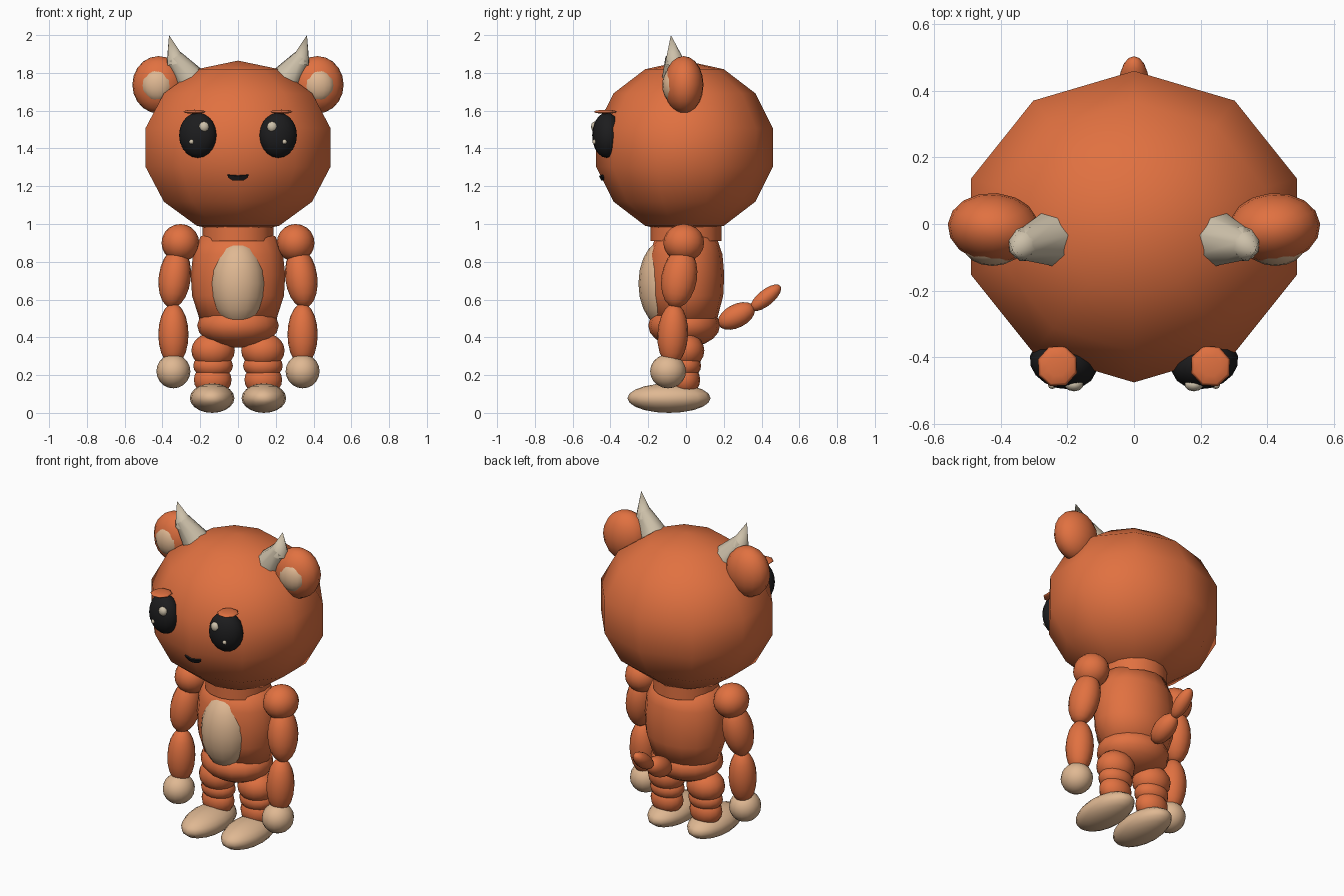
import bpy, bmesh, math
from mathutils import Vector, Matrix, Euler

cube = bpy.data.objects.get("Cube")
if cube:
    bpy.data.objects.remove(cube, do_unlink=True)


def material(name, rgb):
    m = bpy.data.materials.new(name)
    m.use_nodes = True
    m.diffuse_color = (*rgb, 1)
    m.node_tree.nodes["Principled BSDF"].inputs["Base Color"].default_value = (*rgb, 1)
    return m


ORANGE = material("orange fur", (0.75, 0.165, 0.052))
BEIGE = material("beige skin", (0.74, 0.48, 0.29))
BONE = material("horn bone", (0.61, 0.53, 0.40))
BLACK = material("black", (0.012, 0.012, 0.013))


def finish(name, bm, mat, smooth=True):
    bmesh.ops.recalc_face_normals(bm, faces=bm.faces)
    for f in bm.faces:
        f.smooth = smooth
    me = bpy.data.meshes.new(name)
    bm.to_mesh(me)
    bm.free()
    me.materials.append(mat)
    ob = bpy.data.objects.new(name, me)
    bpy.context.collection.objects.link(ob)
    return ob


def ellipsoid(name, loc, radii, mat=ORANGE, rot=(0, 0, 0), segs=16, rings=10):
    bm = bmesh.new()
    bmesh.ops.create_uvsphere(bm, u_segments=segs, v_segments=rings, radius=1)
    turn = Euler([math.radians(a) for a in rot])
    bm.transform(Matrix.LocRotScale(Vector(loc), turn, Vector(radii)))
    return finish(name, bm, mat)


def pair(name, loc, radii, mat=ORANGE, rot=(0, 0, 0), **kw):
    for s, side in ((1, "left"), (-1, "right")):
        ellipsoid(f"{side}_{name}", (s * loc[0], loc[1], loc[2]), radii, mat,
                  (rot[0], s * rot[1], s * rot[2]), **kw)


def spike(name, start, end, r1, r2, mat, segs=8):
    a, b = Vector(start), Vector(end)
    bm = bmesh.new()
    bmesh.ops.create_cone(bm, segments=segs, radius1=r1, radius2=r2,
                          depth=(b - a).length, cap_ends=False)
    turn = (b - a).to_track_quat('Z', 'Y')
    bm.transform(Matrix.LocRotScale((a + b) / 2, turn, None))
    return finish(name, bm, mat)


def lathe(name, profile, depth, mat, segs=16):
    # profile is (radius, height); depth scales the front-to-back radius
    bm = bmesh.new()
    rings = []
    for r, z in profile:
        ring = []
        for i in range(segs):
            a = math.tau * i / segs
            ring.append(bm.verts.new((r * math.cos(a), r * depth * math.sin(a), z)))
        rings.append(ring)
    for lo, hi in zip(rings, rings[1:]):
        for i in range(segs):
            j = (i + 1) % segs
            bm.faces.new((lo[i], lo[j], hi[j], hi[i]))
    return finish(name, bm, mat)


# Head
ellipsoid("head", (0, -0.008, 1.405), (0.528, 0.48, 0.46), segs=10, rings=7)

# Ears with beige inner patches
pair("ear", (0.42, -0.012, 1.737), (0.14, 0.105, 0.152), rot=(0, 0, 5))
pair("inner_ear", (0.425, -0.07, 1.735), (0.086, 0.056, 0.09), BEIGE)

# Horns: a leaning stump and a pointed tip
for s, side in ((1, "left"), (-1, "right")):
    spike(f"{side}_horn_base", (s * 0.25, -0.045, 1.76), (s * 0.34, -0.065, 1.885),
          0.086, 0.045, BONE)
    spike(f"{side}_horn_tip", (s * 0.327, -0.06, 1.855), (s * 0.365, -0.08, 2.0),
          0.055, 0.0, BONE)

# Eyes, highlights and flat lids
pair("eye", (0.213, -0.42, 1.47), (0.102, 0.075, 0.12), BLACK, (0, 0, 14))
pair("large_highlight", (0.18, -0.483, 1.515), (0.028, 0.02, 0.028), BONE, segs=10, rings=6)
pair("small_highlight", (0.246, -0.484, 1.435), (0.013, 0.012, 0.013), BONE, segs=8, rings=6)
pair("eyelid", (0.23, -0.427, 1.594), (0.062, 0.064, 0.011), rot=(0, 0, 20), segs=8, rings=6)

# Mouth plate, bent to follow the face
bm = bmesh.new()


def on_face(x, z):
    return bm.verts.new((x, -0.478 + (1.3 - z) * 0.5 + 0.28 * abs(x), z))


top_mid, low_mid = on_face(0, 1.256), on_face(0, 1.232)
for s in (1, -1):
    bm.faces.new((top_mid, on_face(s * 0.055, 1.26), on_face(s * 0.05, 1.247),
                  on_face(s * 0.03, 1.233), low_mid))
bmesh.ops.remove_doubles(bm, verts=bm.verts, dist=0.0001)
mouth = finish("mouth", bm, BLACK, False)
solid = mouth.modifiers.new("thickness", 'SOLIDIFY')
solid.thickness = 0.009
solid.offset = 0

# Neck, torso, belly and pelvis
lathe("neck", [(0.187, 0.91), (0.187, 1.01)], 1.0, ORANGE)
lathe("torso", [(0.1, 0.945), (0.198, 0.935), (0.238, 0.84), (0.25, 0.73),
                (0.243, 0.62), (0.205, 0.5), (0.1, 0.47)], 0.81, ORANGE)
ellipsoid("belly", (0, -0.115, 0.685), (0.148, 0.137, 0.23), BEIGE)
ellipsoid("pelvis", (0, -0.01, 0.462), (0.216, 0.19, 0.117))

# Arms
pair("shoulder", (0.305, -0.012, 0.9), (0.1, 0.108, 0.1))
pair("upper_arm", (0.335, -0.036, 0.715), (0.085, 0.094, 0.162), rot=(-9, -7, 0))
pair("forearm", (0.342, -0.07, 0.415), (0.08, 0.081, 0.165), rot=(-3, 0, 0))
pair("hand", (0.342, -0.095, 0.22), (0.09, 0.095, 0.09), BEIGE)

# Legs and feet
pair("thigh", (0.132, -0.005, 0.33), (0.115, 0.102, 0.095))
pair("knee", (0.132, -0.005, 0.25), (0.105, 0.085, 0.07))
pair("shin", (0.134, -0.005, 0.175), (0.1, 0.08, 0.085))
pair("foot", (0.137, -0.09, 0.078), (0.118, 0.22, 0.078), BEIGE)

# Tail in two links
ellipsoid("tail_base", (0, 0.267, 0.513), (0.06, 0.106, 0.062), rot=(27, 0, 0))
ellipsoid("tail_tip", (0, 0.422, 0.609), (0.045, 0.1, 0.042), rot=(39, 0, 0))
